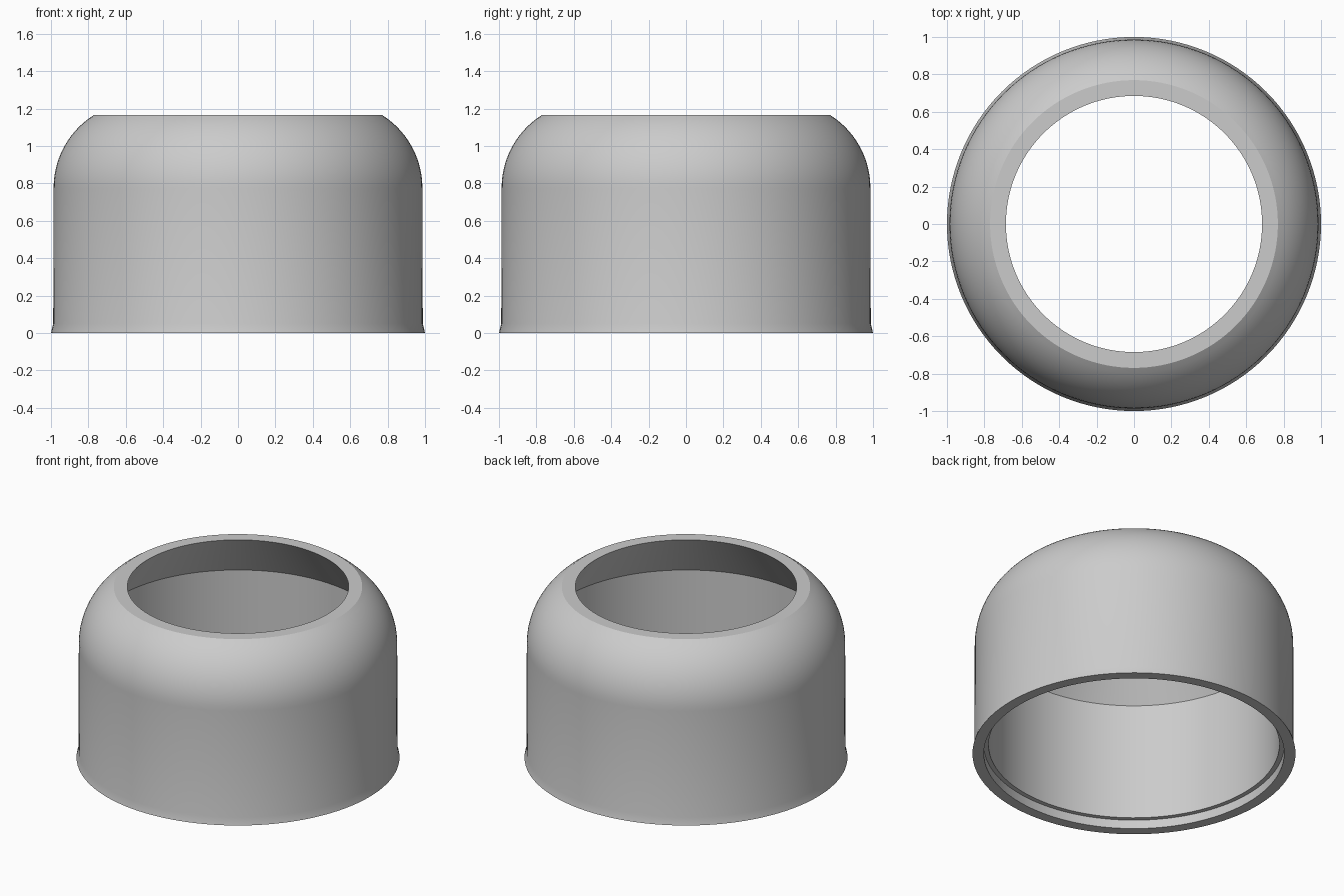
import bpy
import bmesh
from math import sin, cos, radians, pi
from mathutils import Matrix, Vector

if "Cube" in bpy.data.objects:
    bpy.data.objects.remove(bpy.data.objects["Cube"], do_unlink=True)

SEGMENTS = 128
ARC_STEPS = 14

# Plain grey material
grey = bpy.data.materials.new("plain grey")
grey.use_nodes = True
colour = (0.6, 0.6, 0.6, 1)
grey.diffuse_color = colour
grey.node_tree.nodes["Principled BSDF"].inputs["Base Color"].default_value = colour

# Outer wall: flared foot, straight side, rounded shoulder
profile = [(1.0, 0.0), (0.988, 0.05)]
arc_radius, arc_x, arc_z = 0.461, 0.525, 0.775
for i in range(ARC_STEPS + 1):
    a = radians(58) * i / ARC_STEPS
    profile.append((arc_x + arc_radius * cos(a), arc_z + arc_radius * sin(a)))

# Flat top rim, sloping inner shoulder, inner wall, recessed seat at the foot
profile += [(0.685, profile[-1][1]), (0.90, 0.86), (0.90, 0.06), (0.93, 0.06), (0.93, 0.0)]


def revolve(name, points, material):
    bm = bmesh.new()
    rings = []
    for s in range(SEGMENTS):
        turn = Matrix.Rotation(2 * pi * s / SEGMENTS, 3, "Z")
        rings.append([bm.verts.new(turn @ Vector((r, 0, z))) for r, z in points])
    for s, ring in enumerate(rings):
        following = rings[(s + 1) % SEGMENTS]
        for i in range(len(points)):
            j = (i + 1) % len(points)
            bm.faces.new((ring[i], following[i], following[j], ring[j]))
    bmesh.ops.recalc_face_normals(bm, faces=bm.faces)
    mesh = bpy.data.meshes.new(name)
    bm.to_mesh(mesh)
    bm.free()
    mesh.materials.append(material)
    obj = bpy.data.objects.new(name, mesh)
    bpy.context.collection.objects.link(obj)
    return obj


# Open domed collar
collar = revolve("domed_collar", profile, grey)
bpy.ops.object.select_all(action="DESELECT")
collar.select_set(True)
bpy.context.view_layer.objects.active = collar
bpy.ops.object.shade_smooth_by_angle(angle=radians(25))
